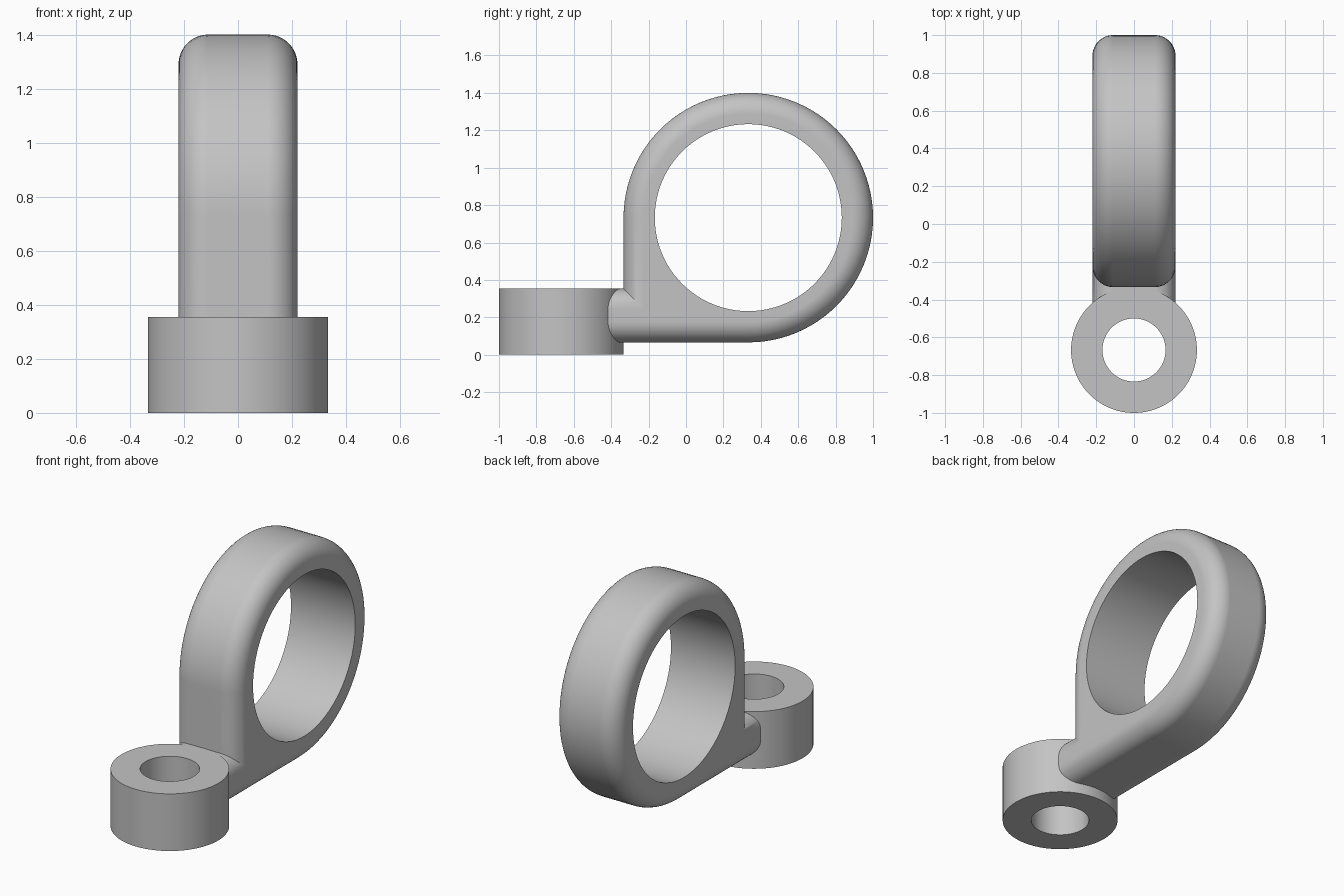
import bpy, bmesh
from math import sin, cos, pi, radians

if "Cube" in bpy.data.objects:
    bpy.data.objects.remove(bpy.data.objects["Cube"])

GREY = (0.55, 0.55, 0.55, 1)
grey = bpy.data.materials.new("plain grey")
grey.use_nodes = True
grey.diffuse_color = GREY
grey.node_tree.nodes["Principled BSDF"].inputs["Base Color"].default_value = GREY

RING_Y, RING_Z, RING_R, HOLE_R = 0.333, 0.733, 0.667, 0.5
HALF_W, FILLET, STEPS = 0.22, 0.11, 12
BOSS_Y, BOSS_R, BORE_R, BOSS_H = -0.667, 0.333, 0.167, 0.354
ARM_END, ARM_TOP = -0.44, BOSS_H - 0.001


def finish(bm, name):
    bmesh.ops.recalc_face_normals(bm, faces=bm.faces)
    mesh = bpy.data.meshes.new(name)
    bm.to_mesh(mesh)
    bm.free()
    mesh.materials.append(grey)
    obj = bpy.data.objects.new(name, mesh)
    bpy.context.collection.objects.link(obj)
    bpy.ops.object.select_all(action='DESELECT')
    obj.select_set(True)
    bpy.context.view_layer.objects.active = obj
    bpy.ops.object.shade_smooth_by_angle(angle=radians(30))
    mod = obj.modifiers.new("even shading", 'WEIGHTED_NORMAL')
    mod.keep_sharp = True
    return obj


def loop(bm, points):
    return [bm.verts.new(p) for p in points]


def bridge(bm, a, b):
    n = len(a)
    for i in range(n):
        j = (i + 1) % n
        bm.faces.new((a[i], a[j], b[j], b[i]))


def outline(x, inset):
    """Ring and arm side profile, drawn inwards by the inset."""
    r = RING_R - inset
    pts = [(x, ARM_END, RING_Z - r)]
    for i in range(73):
        a = -pi / 2 + 1.5 * pi * i / 72
        pts.append((x, RING_Y + r * cos(a), RING_Z + r * sin(a)))
    pts.append((x, RING_Y - r, ARM_TOP - inset))
    pts.append((x, ARM_END, ARM_TOP - inset))
    return pts


def circle(r, n, place):
    return [place(r * cos(2 * pi * i / n), r * sin(2 * pi * i / n)) for i in range(n)]


# Ring with its arm: filleted outer edges, straight hole
bm = bmesh.new()
sections = []
for k in range(STEPS + 1):
    t = pi / 2 * k / STEPS
    sections.append((HALF_W - FILLET + FILLET * sin(t), FILLET * (1 - cos(t))))
full = [(-x, d) for x, d in reversed(sections)] + sections
skins = [loop(bm, outline(x, d)) for x, d in full]
for a, b in zip(skins, skins[1:]):
    bridge(bm, a, b)
holes = [loop(bm, circle(HOLE_R, 96, lambda u, v: (x, RING_Y + u, RING_Z + v)))
         for x in (-HALF_W, HALF_W)]
bridge(bm, *holes)
for skin, hole in ((skins[0], holes[0]), (skins[-1], holes[1])):
    rim = [bm.edges.get((l[i - 1], l[i])) for l in (skin, hole) for i in range(len(l))]
    bmesh.ops.triangle_fill(bm, edges=rim, use_beauty=True)
finish(bm, "ring_and_arm")

# Upright boss with a through bore
bm = bmesh.new()
walls = [loop(bm, circle(r, 96, lambda u, v: (u, BOSS_Y + v, z)))
         for r, z in ((BOSS_R, 0), (BOSS_R, BOSS_H), (BORE_R, BOSS_H), (BORE_R, 0))]
for i in range(4):
    bridge(bm, walls[i], walls[(i + 1) % 4])
finish(bm, "boss")
